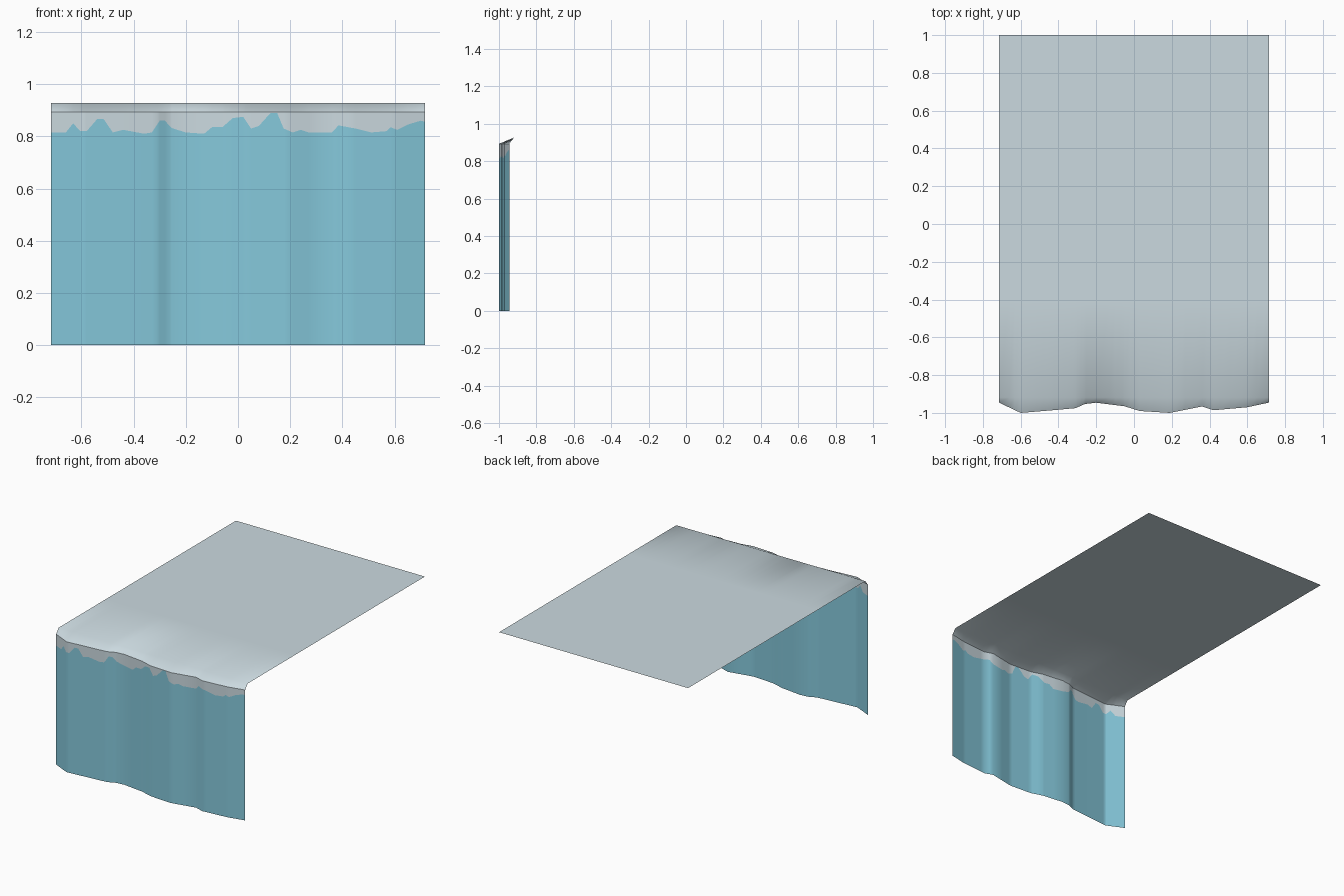
import bpy

if "Cube" in bpy.data.objects:
    bpy.data.objects.remove(bpy.data.objects["Cube"])


def material(name, rgb):
    m = bpy.data.materials.new(name)
    m.diffuse_color = (*rgb, 1.0)
    m.use_nodes = True
    m.node_tree.nodes["Principled BSDF"].inputs["Base Color"].default_value = m.diffuse_color
    return m


snow = material("snow grey", (0.60, 0.70, 0.745))
ice = material("ice blue", (0.235, 0.58, 0.71))

# Plan outline of the cliff edge (x, y)
edge = [(-0.716, -0.945), (-0.60, -1.0), (-0.42, -0.985), (-0.31, -0.975),
        (-0.26, -0.953), (-0.20, -0.946), (-0.05, -0.965), (0.03, -0.99),
        (0.19, -1.0), (0.36, -0.966), (0.42, -0.986), (0.60, -0.97),
        (0.716, -0.945)]

# Ragged lower limit of the snow on the cliff face (x, z)
drip = [(-0.716, .815), (-.66, .815), (-.632, .85), (-.605, .82), (-.58, .82),
        (-.54, .866), (-.515, .866), (-.48, .815), (-.44, .825), (-.36, .81),
        (-.33, .815), (-.30, .86), (-.28, .86), (-.255, .832), (-.20, .815),
        (-.13, .81), (-.10, .835), (-.06, .835), (-.02, .87), (.02, .875),
        (.05, .83), (.08, .84), (.125, .89), (.15, .89), (.175, .83),
        (.21, .815), (.24, .825), (.27, .815), (.36, .815), (.385, .842),
        (.45, .83), (.51, .815), (.57, .82), (.585, .835), (.61, .825),
        (.65, .845), (.70, .86), (.716, .856)]


def sample(line, x):
    for (x0, v0), (x1, v1) in zip(line, line[1:]):
        if x <= x1:
            return v0 + (v1 - v0) * (x - x0) / (x1 - x0)
    return line[-1][1]


def sheet(name, rows, mats):
    """Skin rows of points; mats gives one material per strip."""
    n = len(rows[0])
    verts = [p for row in rows for p in row]
    faces = [(r * n + i, r * n + i + 1, (r + 1) * n + i + 1, (r + 1) * n + i)
             for r in range(len(rows) - 1) for i in range(n - 1)]
    mesh = bpy.data.meshes.new(name)
    mesh.from_pydata(verts, [], faces)
    used = list(dict.fromkeys(mats))
    for m in used:
        mesh.materials.append(m)
    for k, p in enumerate(mesh.polygons):
        p.material_index = used.index(mats[k // (n - 1)])
        p.use_smooth = True
    ob = bpy.data.objects.new(name, mesh)
    bpy.context.collection.objects.link(ob)
    return ob


xs = sorted({x for x, _ in edge + drip})
CREASE, TOP = 0.893, 0.927
front = [(x, sample(edge, x)) for x in xs]

# Cliff face: blue ice below, snow band above the ragged line
sheet("cliff_face",
      [[(x, y, 0.0) for x, y in front],
       [(x, y, sample(drip, x)) for x, y in front],
       [(x, y, CREASE) for x, y in front]],
      [ice, snow])

# Snow field: sloping lip at the cliff edge, then a flat plateau
sheet("snow_field",
      [[(x, y, CREASE) for x, y in front]] +
      [[(x, y, TOP) for x in xs] for y in (-0.918, -0.40, 1.0)],
      [snow] * 3)
